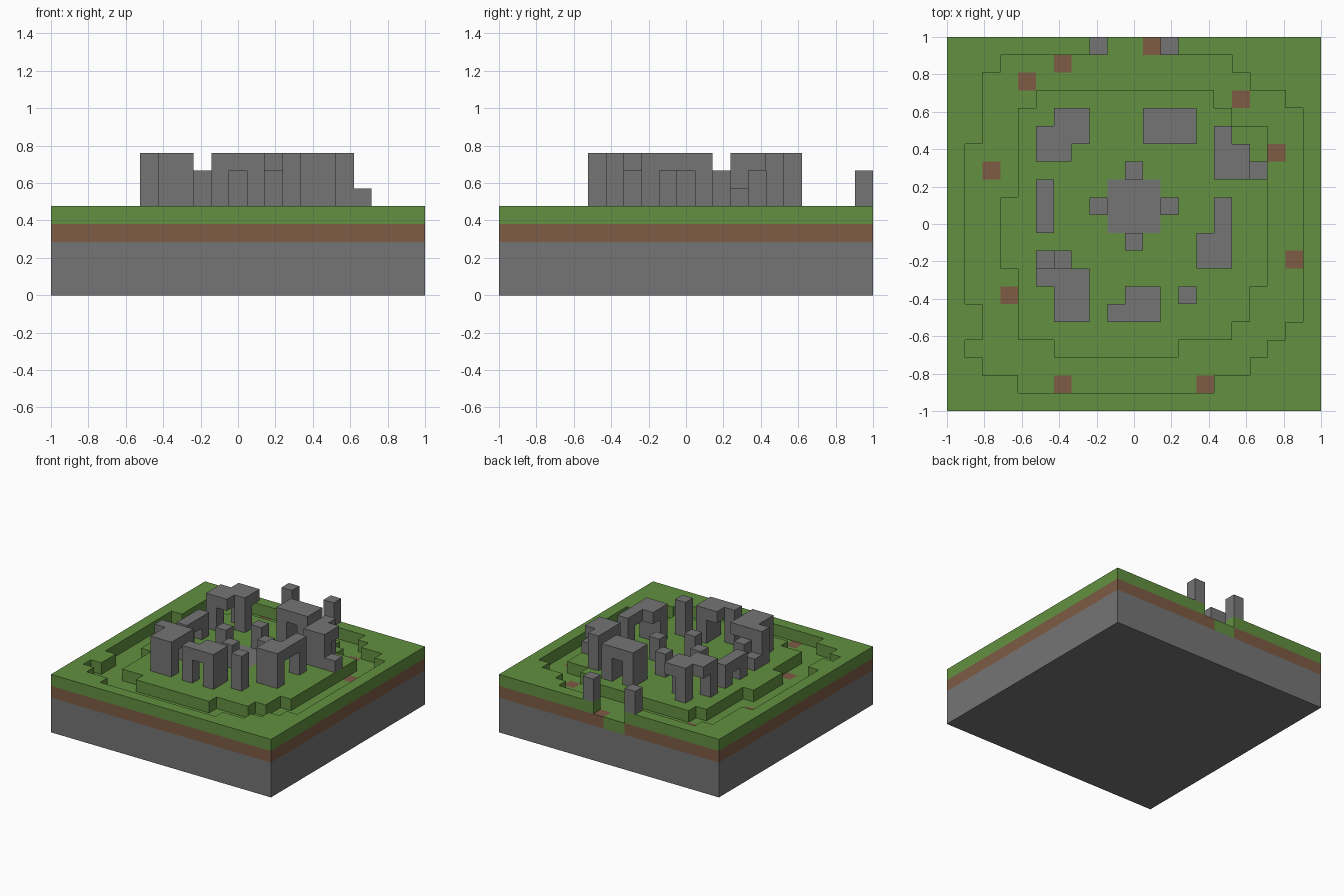
import bpy
import bmesh
from mathutils import Vector

cube = bpy.data.objects.get("Cube")
if cube:
    bpy.data.objects.remove(cube, do_unlink=True)

HALF = 10                      # blocks from the middle to the edge
SIZE = 2 / (2 * HALF + 1)      # edge length of one block
SOIL, TURF, GROUND = 3, 4, 5   # layer indices: soil, turf, first above ground


def make_material(name, colour):
    mat = bpy.data.materials.new(name)
    mat.use_nodes = True
    mat.diffuse_color = (*colour, 1)
    mat.node_tree.nodes["Principled BSDF"].inputs["Base Color"].default_value = (*colour, 1)
    return mat


grass = make_material("grass green", (0.122, 0.279, 0.051))
dirt = make_material("dirt brown", (0.21, 0.105, 0.06))
stone = make_material("stone grey", (0.178, 0.178, 0.178))

parts = {}       # part name -> (material, set of blocks)
solid = set()    # every filled block


def add_part(name, material, cells):
    cells = set(cells)
    parts[name] = (material, cells)
    solid.update(cells)


def column(x, y, height):
    return {(x, y, GROUND + k) for k in range(height)}


def add_arch(name, lintel, legs, height=3, extra=()):
    """Lintel given as {row: (first, last)}; legs as (x, y) columns below it."""
    cells = {(x, y, GROUND + height - 1)
             for y, (a, b) in lintel.items() for x in range(a, b + 1)}
    for x, y in legs:
        cells |= column(x, y, height)
    for x, y, h in extra:
        cells |= column(x, y, h)
    add_part(name, stone, cells)


def build_part(name, material, cells):
    """Mesh of the outward block faces that touch no other block."""
    bm = bmesh.new()
    for cell in cells:
        for axis in range(3):
            for sign in (-1, 1):
                step = [0, 0, 0]
                step[axis] = sign
                if tuple(c + s for c, s in zip(cell, step)) in solid:
                    continue
                normal = Vector(step)
                u = Vector([float(i == (axis + 1) % 3) for i in range(3)])
                v = normal.cross(u)
                middle = Vector(cell) + Vector((0, 0, 0.5)) + normal / 2
                corners = [middle + (u * a + v * b) / 2
                           for a, b in ((-1, -1), (1, -1), (1, 1), (-1, 1))]
                bm.faces.new([bm.verts.new(p * SIZE) for p in corners])
    bmesh.ops.remove_doubles(bm, verts=bm.verts[:], dist=SIZE / 100)
    mesh = bpy.data.meshes.new(name)
    bm.to_mesh(mesh)
    bm.free()
    mesh.materials.append(material)
    obj = bpy.data.objects.new(name, mesh)
    bpy.context.collection.objects.link(obj)


# Sunken ring: first and last block per row, from back to front
outer_left = [-7] + [-8] * 4 + [-9] * 9 + [-8, -8, -9, -8, -6]
outer_right = [5, 6, 8] + [9] * 12 + [8, 7, 6, 4]
inner_left = [-5] + [-6] * 5 + [-7] * 4 + [-6] * 4 + [-4]
inner_right = [4, 5] + [7] * 9 + [6, 6, 5, 2]


def region(top_row, left, right):
    return {(x, top_row - i) for i, (a, b) in enumerate(zip(left, right))
            for x in range(a, b + 1)}


island = region(7, inner_left, inner_right)
ditch = region(9, outer_left, outer_right) - island
ditch |= {(x, HALF) for x in (-1, 0, 1)}          # entrance through the back rim
patches = {(-4, 9), (-6, 8), (6, 7), (8, 4), (-8, 3), (9, -2),
           (-7, -4), (-4, -9), (4, -9), (1, HALF)}
plaza = {(x, y) for x in (-1, 0, 1) for y in (0, 1, 2)}
square = {(x, y) for x in range(-HALF, HALF + 1) for y in range(-HALF, HALF + 1)}

# Ground layers
add_part("bedrock", stone, {(x, y, z) for x, y in square for z in range(SOIL)})
add_part("soil", dirt, {(x, y, SOIL) for x, y in (square - ditch) | patches})
add_part("ditch_floor", grass, {(x, y, SOIL) for x, y in ditch - patches})
add_part("island_turf", grass, {(x, y, TURF) for x, y in island - plaza})
add_part("rim_turf", grass, {(x, y, TURF) for x, y in square - ditch - island})
add_part("stone_plaza", stone, {(x, y, TURF) for x, y in plaza})

# Ring of standing stones with lintels
add_arch("back_right_arch", {6: (-4, -3), 5: (-5, -3), 4: (-5, -4)},
         [(-5, 4), (-3, 5), (-4, 6)])
add_arch("back_arch", {6: (1, 3), 5: (1, 3)}, [(x, y) for x in (1, 3) for y in (5, 6)])
add_arch("back_left_arch", {5: (5, 5), 4: (5, 6), 3: (5, 6)},
         [(5, 5), (5, 3), (6, 3)], extra=[(7, 3, 1)])
add_arch("right_low_arch", {y: (-5, -5) for y in (0, 1, 2)}, [(-5, 0), (-5, 2)], height=2)
add_arch("left_arch", {1: (5, 5), 0: (5, 5), -1: (4, 5), -2: (4, 5)},
         [(5, 1), (5, -2), (4, -2)])
add_arch("front_right_arch", {-3: (-5, -3), -4: (-4, -3), -5: (-4, -3)},
         [(-5, -3), (-4, -5), (-3, -5)], extra=[(-4, -2, 2), (-5, -2, 1)])
add_arch("front_arch", {-4: (0, 1), -5: (-1, 1)}, [(-1, -5), (1, -5), (1, -4)])
add_part("front_left_pillar", stone, column(3, -4, 3))

# Short pillars around the plaza and beside the entrance
for name, x, y in (("plaza_back_pillar", 0, 3), ("plaza_front_pillar", 0, -1),
                   ("plaza_left_pillar", 2, 1), ("plaza_right_pillar", -2, 1),
                   ("gate_left_pillar", 2, HALF), ("gate_right_pillar", -2, HALF)):
    add_part(name, stone, column(x, y, 2))

for part_name, (part_material, part_cells) in parts.items():
    build_part(part_name, part_material, part_cells)
